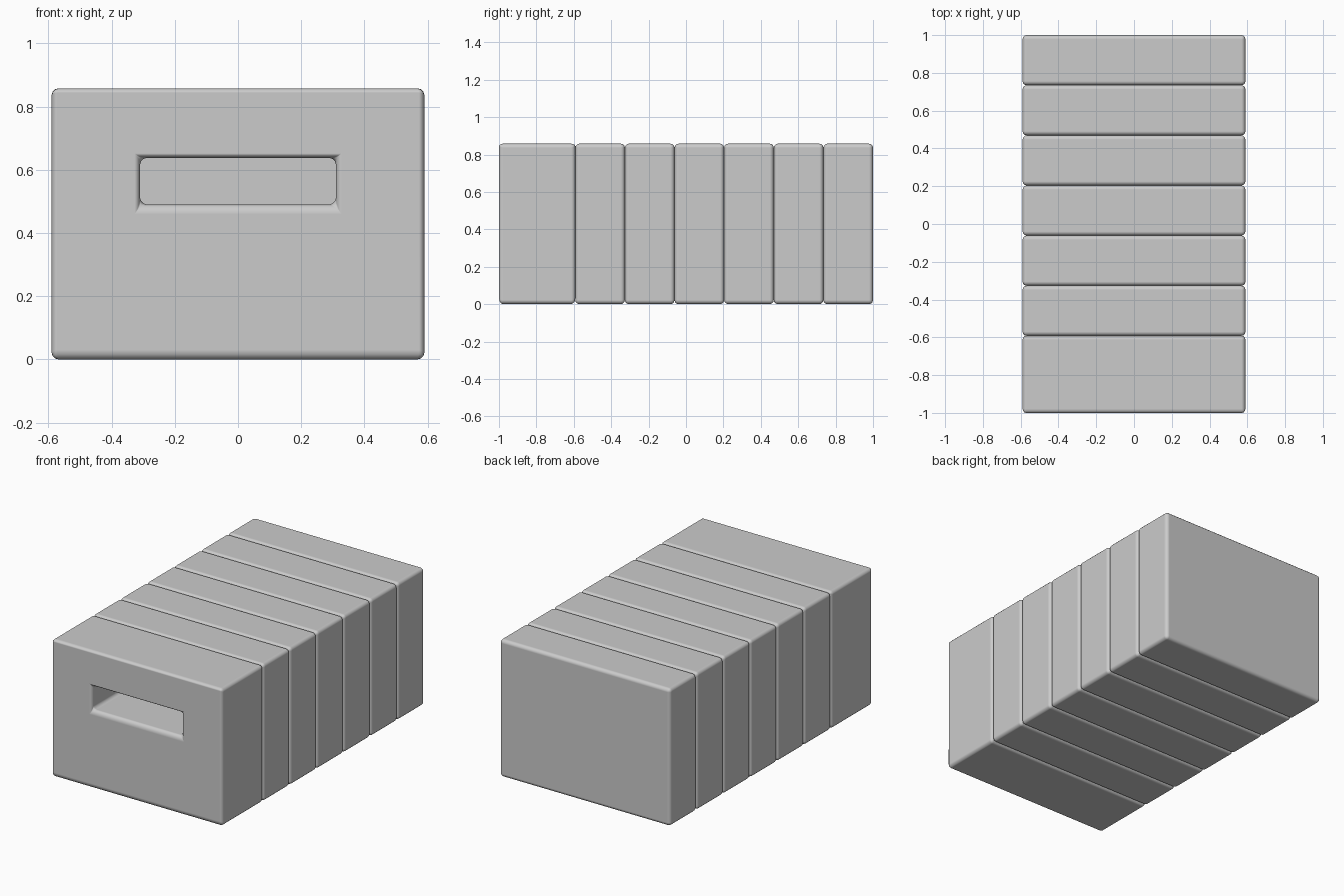
import bpy
import bmesh

if "Cube" in bpy.data.objects:
    bpy.data.objects.remove(bpy.data.objects["Cube"])

HALF_W, HEIGHT = 0.59, 0.858
BEVEL = 0.022


def finish(name, bm):
    bmesh.ops.recalc_face_normals(bm, faces=bm.faces)
    for f in bm.faces:
        f.smooth = True
    mesh = bpy.data.meshes.new(name)
    bm.to_mesh(mesh)
    bm.free()
    obj = bpy.data.objects.new(name, mesh)
    bpy.context.collection.objects.link(obj)
    mod = obj.modifiers.new("rounded_edges", 'BEVEL')
    mod.width = BEVEL
    mod.segments = 3
    mod.limit_method = 'ANGLE'
    mod.harden_normals = True
    return obj


def ring(bm, x, z0, z1, y):
    return [bm.verts.new(p) for p in
            ((-x, y, z0), (x, y, z0), (x, y, z1), (-x, y, z1))]


def block(name, y0, y1, slot=None):
    """Rounded block, optionally with a rectangular slot running through it."""
    bm = bmesh.new()
    front = ring(bm, HALF_W, 0, HEIGHT, y0)
    back = ring(bm, HALF_W, 0, HEIGHT, y1)
    loops = [front, back]
    if slot:
        loops += [ring(bm, *slot, y1), ring(bm, *slot, y0), front]
    else:
        bm.faces.new(front)
        bm.faces.new(back)
    for a, b in zip(loops, loops[1:]):
        for i in range(4):
            j = (i + 1) % 4
            bm.faces.new((a[i], a[j], b[j], b[i]))
    return finish(name, bm)


# Thick front block with the slot opening
block("front_block", -1.0, -0.592, slot=(0.31, 0.49, 0.638))

# Six equal blocks stacked behind it
COUNT = 6
step = (1.0 + 0.592) / COUNT
for k in range(COUNT):
    y = -0.592 + k * step
    block(f"rear_block_{k + 1}", y, y + step)
